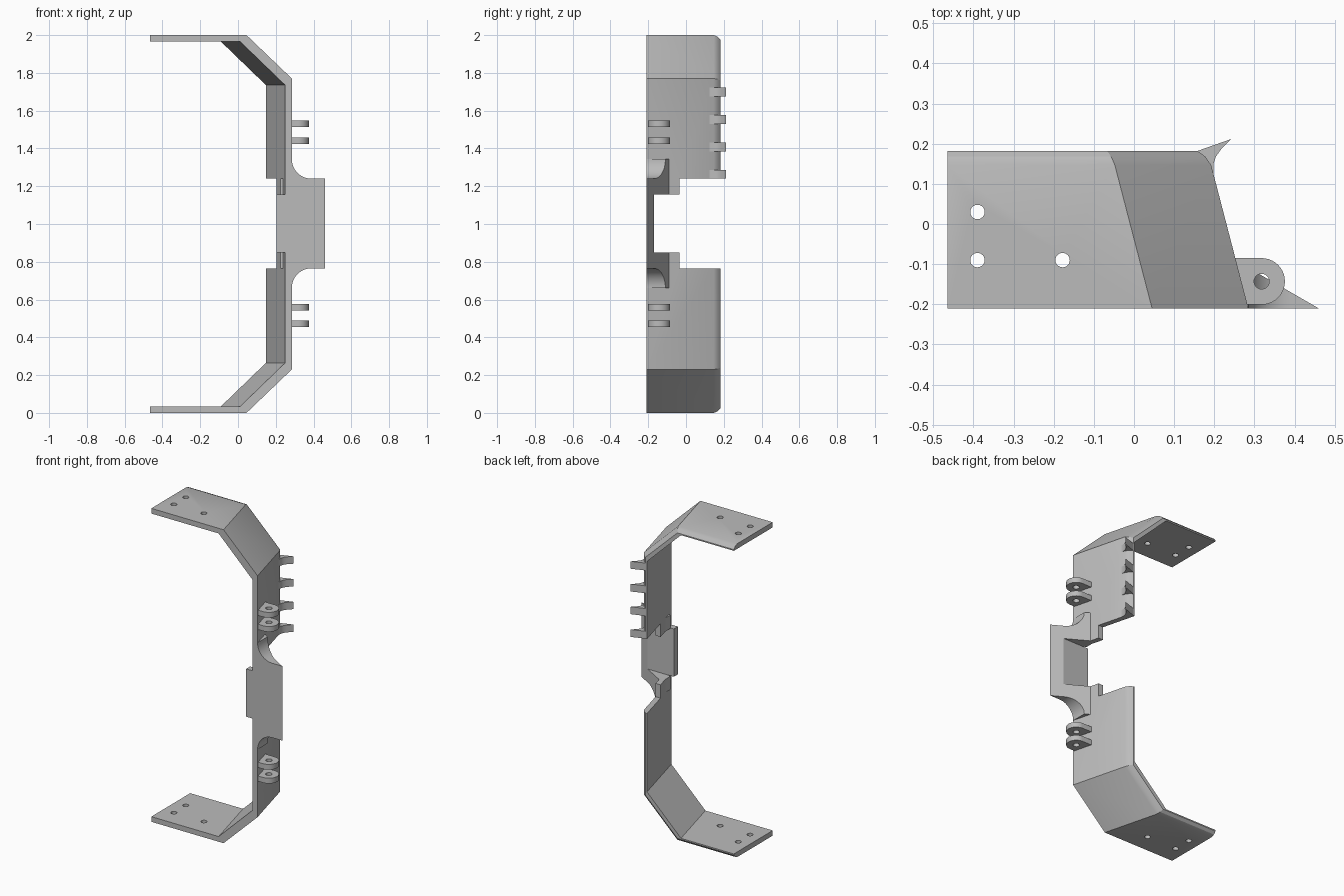
import bpy, bmesh, math

cube = bpy.data.objects.get("Cube")
if cube:
    bpy.data.objects.remove(cube, do_unlink=True)

grey = bpy.data.materials.new("plain grey")
grey.use_nodes = True
colour = (0.5, 0.5, 0.5, 1)
grey.diffuse_color = colour
grey.node_tree.nodes["Principled BSDF"].inputs["Base Color"].default_value = colour

FRONT, EDGE, BACK = -0.21, 0.147, 0.182
SLANT = 0.26          # sideways lean of the wall from front to back


def loft(name, rings):
    """Closed solid through rings of equal point count."""
    bm = bmesh.new()
    loops = [[bm.verts.new(p) for p in ring] for ring in rings]
    n = len(loops[0])
    for a, b in zip(loops, loops[1:]):
        for i in range(n):
            j = (i + 1) % n
            bm.faces.new((a[i], a[j], b[j], b[i]))
    bm.faces.new(loops[0])
    bm.faces.new(loops[-1][::-1])
    bmesh.ops.recalc_face_normals(bm, faces=bm.faces)
    mesh = bpy.data.meshes.new(name)
    bm.to_mesh(mesh)
    bm.free()
    mesh.materials.append(grey)
    ob = bpy.data.objects.new(name, mesh)
    bpy.context.scene.collection.objects.link(ob)
    return ob


def prism(name, pts, lo, hi, axis="z"):
    if axis == "z":
        return loft(name, [[(x, y, h) for x, y in pts] for h in (lo, hi)])
    return loft(name, [[(x, h, z) for x, z in pts] for h in (lo, hi)])


def box(name, x0, x1, y0, y1, z0, z1):
    return prism(name, [(x0, y0), (x1, y0), (x1, y1), (x0, y1)], z0, z1)


def arc(cx, cy, r, a0, a1, n):
    return [(cx + r * math.cos(math.radians(a0 + (a1 - a0) * i / n)),
             cy + r * math.sin(math.radians(a0 + (a1 - a0) * i / n))) for i in range(n + 1)]


def boolean(ob, tool, operation="DIFFERENCE"):
    mod = ob.modifiers.new("cut", "BOOLEAN")
    mod.operation, mod.object, mod.solver = operation, tool, "EXACT"
    bpy.context.view_layer.update()
    deps = bpy.context.evaluated_depsgraph_get()
    mesh = bpy.data.meshes.new_from_object(ob.evaluated_get(deps))
    ob.modifiers.clear()
    ob.data = mesh
    bpy.data.objects.remove(tool, do_unlink=True)


def smooth(ob):
    for p in ob.data.polygons:
        p.use_smooth = True
    ob.data.set_sharp_from_angle(angle=math.radians(25))


# Bent C-shaped frame, sheared towards the back with a chamfered outer rear edge
def section(y, inset):
    s = -SLANT * (y - FRONT)
    k = inset * 0.4
    outer = [(-0.465, 1 - inset), (0.045 + s - k, 1 - inset), (0.285 + s - inset, 0.77 - k)]
    inner = [(0.25 + s, 0.735), (0.01 + s, 0.967), (-0.465, 0.967)]
    shape = outer + [(x, -z) for x, z in outer[::-1]]
    shape += [(x, -z) for x, z in inner[::-1]] + inner
    return [(x, y, 1 + z) for x, z in shape]


frame = loft("bent_frame", [section(FRONT, 0), section(EDGE, 0),
                            section(0.168, 0.009), section(BACK, 0.025)])
boolean(frame, box("rear_window", 0, 0.6, -0.035, 0.5, 0.765, 1.24))
boolean(frame, box("inner_window", 0, 0.6, -0.17, 0.5, 0.85, 1.155))
for x, y in ((-0.39, 0.03), (-0.39, -0.09), (-0.178, -0.09)):
    boolean(frame, prism("screw_hole", arc(x, y, 0.018, 0, 345, 23), -0.1, 2.1))
smooth(frame)

# Wedge flange on the side, with concave fillets above and below
flange = prism("wedge_flange", [(0.265, FRONT), (0.46, FRONT), (0.252, -0.09), (0.235, -0.09)],
               0.65, 1.35)
upper = [(0.46, 1.24)] + arc(0.388, 1.343, 0.103, 270, 180, 14) + [(0.2, 1.343)]
outline = upper + [(x, 2.005 - z) for x, z in upper[::-1]]
boolean(flange, prism("flange_outline", outline, -0.5, 0.2, "y"), "INTERSECT")
boolean(flange, box("flange_window", 0, 0.6, -0.17, 0.2, 0.85, 1.155))
smooth(flange)

# Flat plate closing the front of the window
box("front_plate", 0.205, 0.39, FRONT, -0.17, 0.85, 1.155)

# Small stops on the inner wall beside the window
for side, z in (("lower", 0.765), ("upper", 1.155)):
    prism(side + "_stop", [(0.225, -0.165), (0.25, -0.165), (0.25, -0.115), (0.225, -0.115)],
          z, z + 0.085)

# Paired hinge lugs with pin holes
for side, heights in (("lower", (0.472, 0.56)), ("upper", (1.44, 1.53))):
    for i, z in enumerate(heights):
        shape = [(0.27, -0.201)] + arc(0.318, -0.143, 0.058, -90, 90, 20) + [(0.24, -0.085)]
        lug = prism(f"{side}_hinge_lug_{i + 1}", shape, z - 0.017, z + 0.017)
        boolean(lug, prism("pin_hole", arc(0.318, -0.143, 0.019, 0, 345, 23), z - 0.1, z + 0.1))
        smooth(lug)

# Hooked teeth along the rear edge of the upper wall
for i in range(4):
    z = 1.24 + 0.145 * i
    hook = [(0.155, 0.181), (0.243, 0.212), (0.217, 0.186), (0.204, 0.168),
            (0.198, 0.15), (0.198, 0.125), (0.17, 0.125)]
    smooth(prism(f"rear_hook_{i + 1}", hook, z, z + 0.047))
